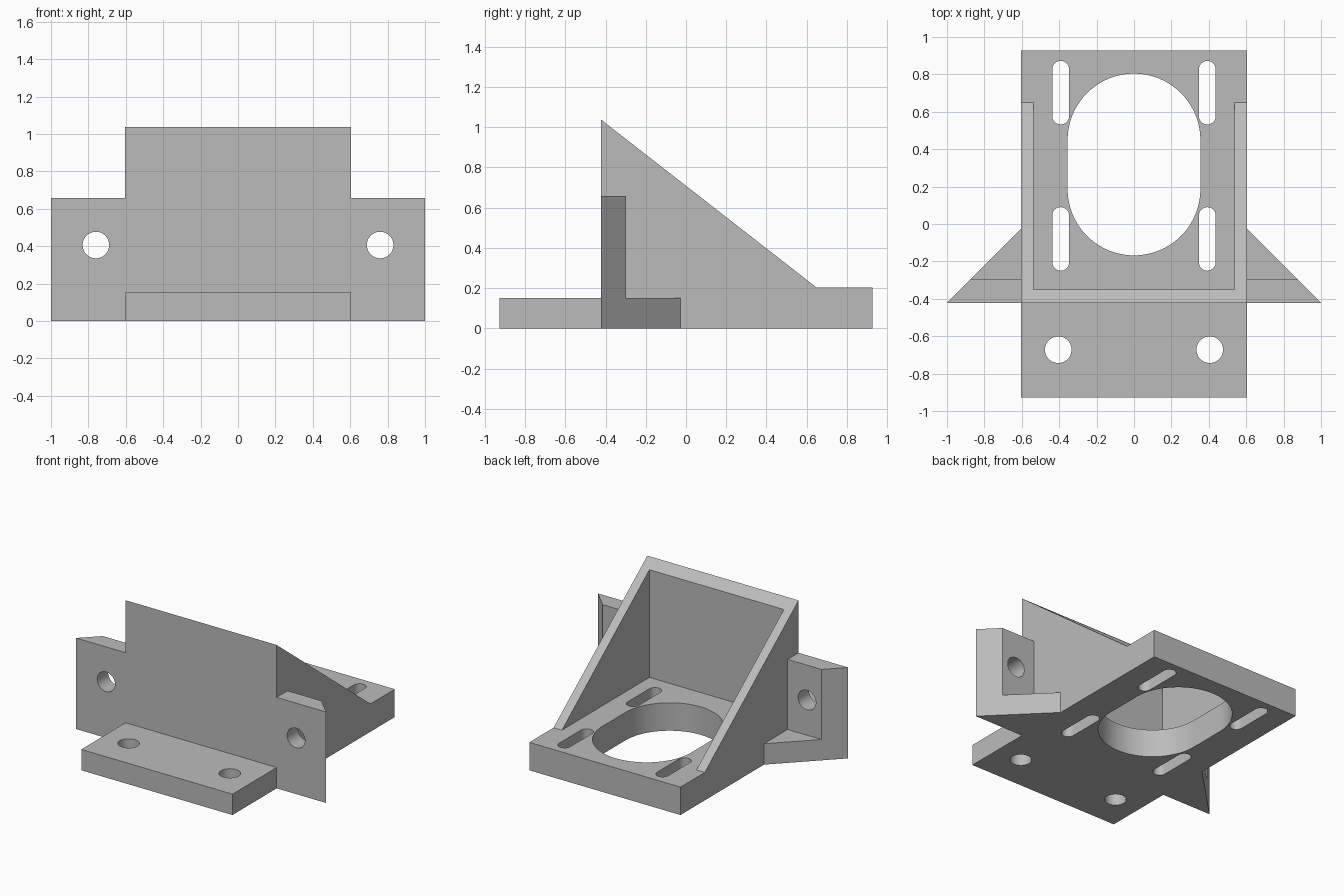
import bpy, bmesh, math
from mathutils import Vector

cube = bpy.data.objects.get("Cube")
if cube:
    bpy.data.objects.remove(cube, do_unlink=True)

grey = bpy.data.materials.new("plain grey")
grey.use_nodes = True
colour = (0.5, 0.5, 0.5, 1)
grey.diffuse_color = colour
grey.node_tree.nodes["Principled BSDF"].inputs["Base Color"].default_value = colour

HALF = 0.605      # half width of the body
FRONT = -0.422    # front face of the upright plate


def prism(name, points, sweep):
    """Extrude a closed planar outline along a vector."""
    bm = bmesh.new()
    face = bm.faces.new([bm.verts.new(p) for p in points])
    moved = bmesh.ops.extrude_face_region(bm, geom=[face])["geom"]
    bmesh.ops.translate(bm, vec=Vector(sweep),
                        verts=[v for v in moved if isinstance(v, bmesh.types.BMVert)])
    bmesh.ops.recalc_face_normals(bm, faces=bm.faces)
    mesh = bpy.data.meshes.new(name)
    bm.to_mesh(mesh)
    bm.free()
    mesh.materials.append(grey)
    obj = bpy.data.objects.new(name, mesh)
    bpy.context.collection.objects.link(obj)
    return obj


def box(name, x0, x1, y0, y1, z0, z1):
    return prism(name, [(x0, y0, z0), (x1, y0, z0), (x1, y1, z0), (x0, y1, z0)],
                 (0, 0, z1 - z0))


def slot(radius, straight, steps):
    """Outline of a slot, long in its second axis; a circle when straight is 0."""
    pts = []
    for end in (0, 1):
        for i in range(steps + (1 if straight else 0)):
            a = math.pi * (end + i / steps)
            pts.append((radius * math.cos(a),
                        radius * math.sin(a) + straight / 2 * (1 - 2 * end)))
    return pts


def floor_cutter(x, y, radius, straight=0, steps=24):
    pts = [(x + u, y + v, -0.1) for u, v in slot(radius, straight, steps)]
    return prism("floor_cutter", pts, (0, 0, 0.5))


def combine(target, tool, operation):
    mod = target.modifiers.new(operation, "BOOLEAN")
    mod.object, mod.operation, mod.solver = tool, operation, "EXACT"
    bpy.context.view_layer.objects.active = target
    bpy.ops.object.modifier_apply(modifier=mod.name)
    bpy.data.objects.remove(tool, do_unlink=True)


# Body: side profile with front foot, upright, sloping sides and rear pad
profile = [(-0.927, 0), (0.927, 0), (0.927, 0.202), (0.65, 0.202),
           (FRONT, 1.037), (FRONT, 0.151), (-0.927, 0.151)]
bracket = prism("mounting_bracket", [(-HALF, y, z) for y, z in profile], (2 * HALF, 0, 0))

# Hollow between the two sloping side walls
combine(bracket, box("hollow", -0.538, 0.538, -0.35, 1.1, 0.202, 1.3), "DIFFERENCE")

# Triangular ears with a screw seat and a screw hole
for side in (-1, 1):
    reach = 1 - HALF
    inner = HALF - 0.03
    outline = [(inner, FRONT), (1, FRONT), (HALF, FRONT + reach), (inner, FRONT + reach)]
    ear = prism("ear", [(side * x, y, 0) for x, y in outline], (0, 0, 0.658))
    seat = box("seat", *sorted((side * 0.5, side * 1.1)), -0.297, 0.2, 0.151, 0.8)
    combine(ear, seat, "DIFFERENCE")
    hole = prism("screw_hole", [(side * 0.76 + u, -0.6, 0.406 + v)
                                for u, v in slot(0.071, 0, 24)], (0, 0.5, 0))
    combine(ear, hole, "DIFFERENCE")
    combine(bracket, ear, "UNION")

# Large oval opening, four adjusting slots and two foot holes
combine(bracket, floor_cutter(0, 0.318, 0.355, 0.262, 40), "DIFFERENCE")
for side in (-1, 1):
    for y in (-0.08, 0.702):
        combine(bracket, floor_cutter(side * 0.392, y, 0.045, 0.25, 16), "DIFFERENCE")
    combine(bracket, floor_cutter(side * 0.405, -0.672, 0.071), "DIFFERENCE")

# Smooth hole walls, sharp edges elsewhere
bpy.ops.object.select_all(action="DESELECT")
bracket.select_set(True)
bpy.context.view_layer.objects.active = bracket
bpy.ops.object.shade_smooth_by_angle(angle=math.radians(30))
